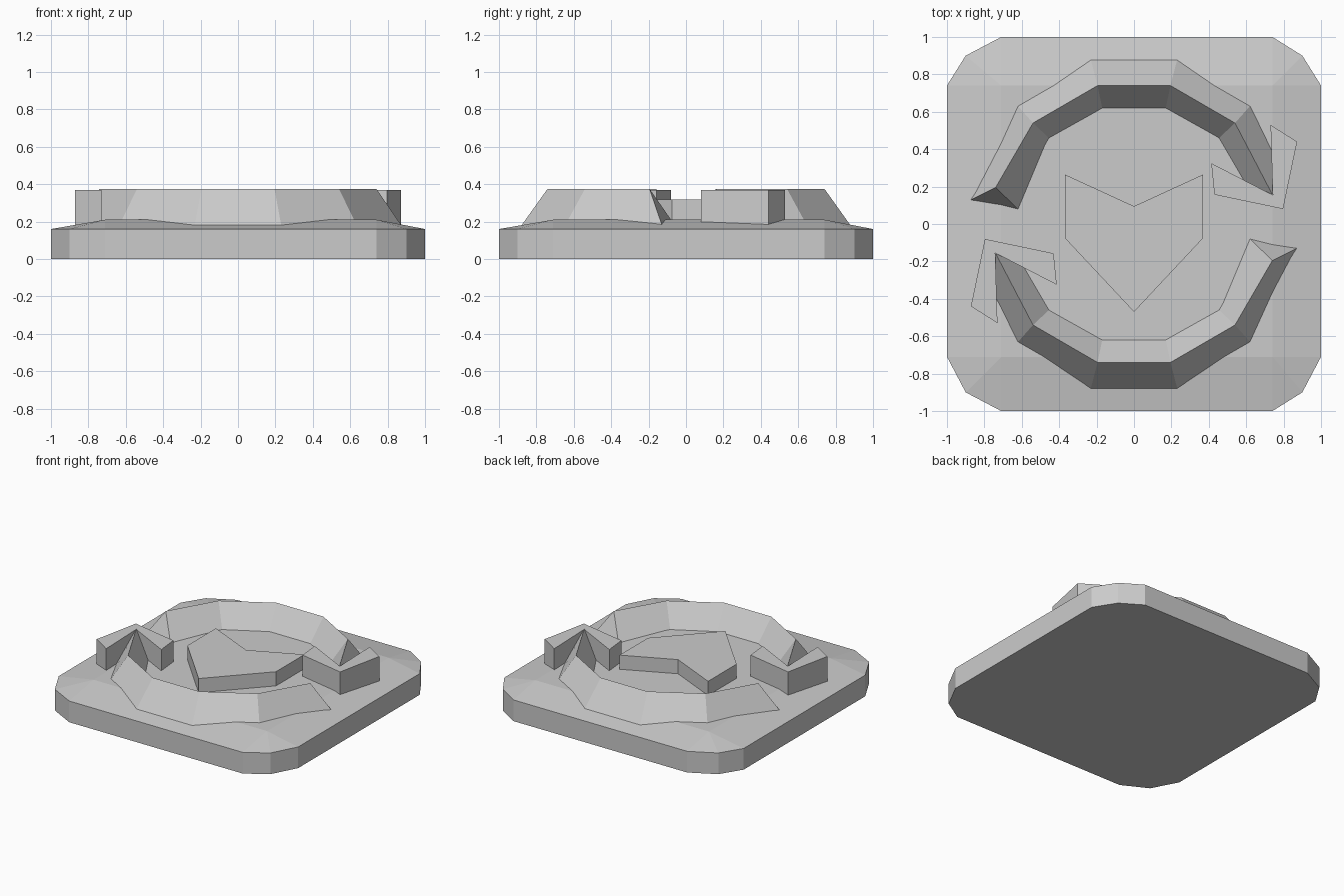
import bpy, bmesh
from mathutils import Vector

if "Cube" in bpy.data.objects:
    bpy.data.objects.remove(bpy.data.objects["Cube"])


def make_object(name, verts, faces):
    mesh = bpy.data.meshes.new(name)
    bm = bmesh.new()
    vs = [bm.verts.new(v) for v in verts]
    for f in faces:
        bm.faces.new([vs[i] for i in f])
    bmesh.ops.recalc_face_normals(bm, faces=bm.faces)
    bm.to_mesh(mesh)
    bm.free()
    obj = bpy.data.objects.new(name, mesh)
    bpy.context.collection.objects.link(obj)
    return obj


def prism(name, outline, z0, z1):
    n = len(outline)
    verts = [(x, y, z) for z in (z0, z1) for x, y in outline]
    faces = [list(range(n)), list(range(n, 2 * n))]
    faces += [(i, (i + 1) % n, (i + 1) % n + n, i + n) for i in range(n)]
    return make_object(name, verts, faces)


def turn(points, s):
    return [(x * s, y * s) for x, y in points]


# Base tile: bevelled outline with a gently raised middle
outline = [(1, -.71), (1, .74), (.9, .9), (.74, 1), (-.71, 1), (-.9, .9),
           (-1, .74), (-1, -.71), (-.9, -.9), (-.71, -1), (.74, -1), (.9, -.9)]
inner = [(.74, -.71), (.74, .74), (-.71, .74), (-.71, -.71)]
verts = [(x, y, z) for z in (0, .16) for x, y in outline]
verts += [(x, y, .21) for x, y in inner]
faces = [list(range(12)), (24, 25, 26, 27)]
faces += [(i, (i + 1) % 12, (i + 1) % 12 + 12, i + 12) for i in range(12)]
faces += [(12, 13, 25, 24), (13, 14, 25), (14, 15, 25), (15, 16, 26, 25),
          (16, 17, 26), (17, 18, 26), (18, 19, 27, 26), (19, 20, 27),
          (20, 21, 27), (21, 22, 24, 27), (22, 23, 24), (23, 12, 24)]
make_object("base_tile", verts, faces)

# Curved arrow shafts: triangular section, feet sunk into the tile
outer = [(-.87, .13, .185), (-.62, .63, .21), (-.23, .875, .186),
         (.23, .875, .186), (.62, .63, .21), (.77, .33, .205)]
ridge = [(-.74, .195, .375), (-.54, .54, .375), (-.195, .74, .375),
         (.195, .74, .375), (.54, .54, .375), (.74, .157, .375)]
inside = [(-.62, .08, .21), (-.455, .46, .21), (-.17, .62, .21),
          (.17, .62, .21), (.455, .46, .21), (.61, .19, .21)]


def shaft(name, s):
    verts = []
    for o, r, i in zip(outer, ridge, inside):
        r = Vector(r)
        for p in (r + (Vector(o) - r) * 1.12, r, r + (Vector(i) - r) * 1.12):
            verts.append((p.x * s, p.y * s, p.z))
    faces = [(0, 1, 2), (15, 16, 17)]
    for k in range(5):
        a = 3 * k
        faces += [(a + j, a + (j + 1) % 3, a + 3 + (j + 1) % 3, a + 3 + j)
                  for j in range(3)]
    return make_object(name, verts, faces)


# Chevron arrow heads, repeated with a half turn
head = [(.73, .53), (.872, .44), (.797, .08), (.43, .157), (.413, .325), (.742, .155)]
for label, s in (("back", 1), ("front", -1)):
    shaft("arrow_shaft_" + label, s)
    prism("arrow_head_" + label, turn(head, s), .12, .37)

# Central notched shield
shield = [(-.37, .265), (0, .095), (.37, .265), (.37, -.075), (0, -.47), (-.37, -.075)]
prism("centre_shield", shield, .15, .317)
